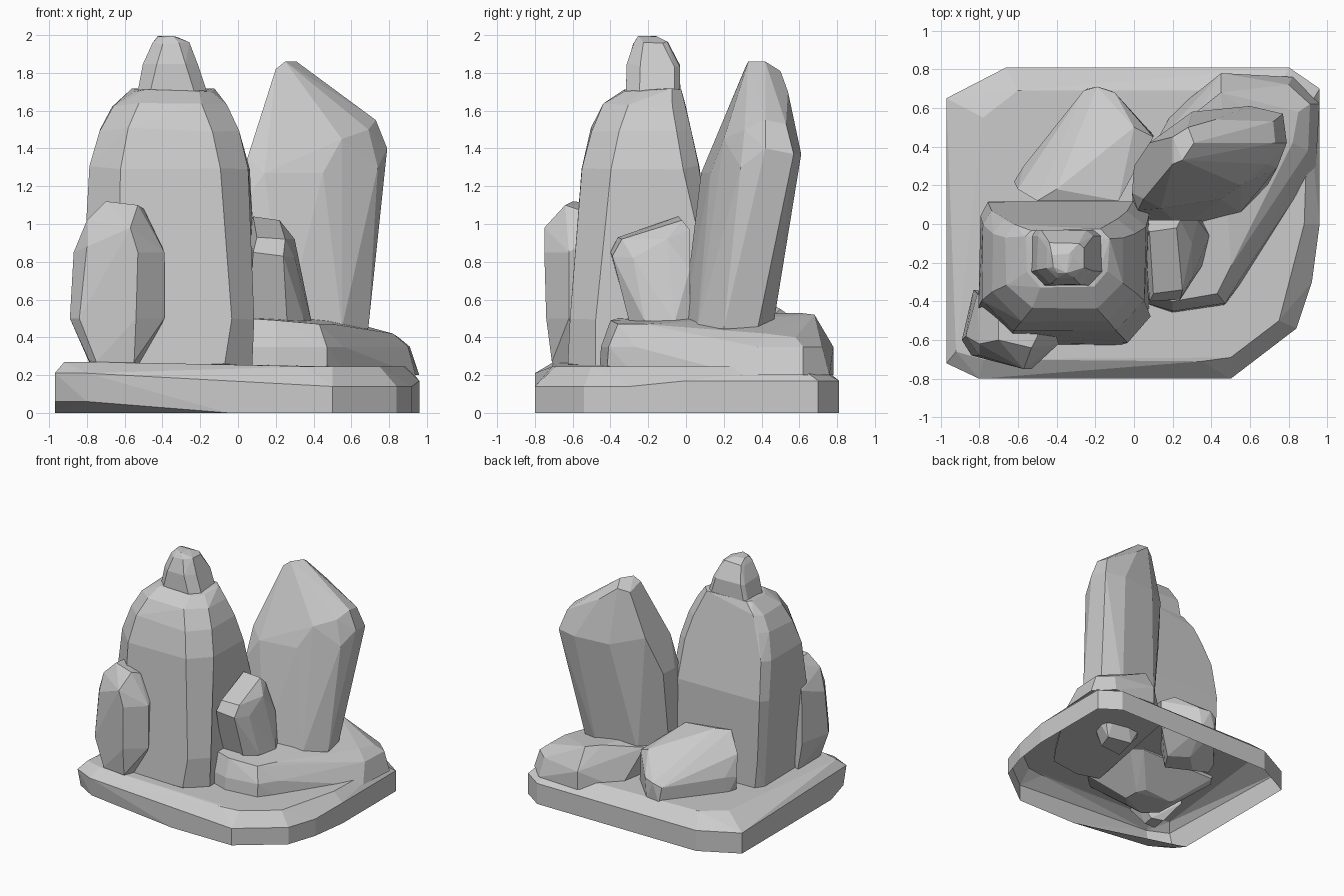
import bpy, bmesh, random
from math import radians
random.seed(4)


def hull(name, pts, open_bottom=False, merge=5):
    """Faceted rock: convex hull of a few corner points."""
    bm = bmesh.new()
    for p in pts:
        bm.verts.new(p)
    bmesh.ops.convex_hull(bm, input=bm.verts[:])
    loose = [v for v in bm.verts if not v.link_faces]
    bmesh.ops.delete(bm, geom=loose, context='VERTS')
    bmesh.ops.recalc_face_normals(bm, faces=bm.faces[:])
    if open_bottom:
        low = [f for f in bm.faces if all(v.co.z < 0.005 for v in f.verts)]
        bmesh.ops.delete(bm, geom=low, context='FACES')
    bmesh.ops.dissolve_limit(bm, angle_limit=radians(merge),
                             verts=bm.verts[:], edges=bm.edges[:])
    me = bpy.data.meshes.new(name)
    bm.to_mesh(me)
    bm.free()
    ob = bpy.data.objects.new(name, me)
    bpy.context.collection.objects.link(ob)
    return ob


def ring(z, outline):
    return [(x, y, z) for x, y in outline]


def octagons(levels, jitter=0.012):
    """Chamfered rectangles: (z, x0, x1, y0, y1, chamfer)."""
    pts = []
    for z, x0, x1, y0, y1, c in levels:
        for x, y in ((x0, y0 + c), (x0 + c, y0), (x1 - c, y0), (x1, y0 + c),
                     (x1, y1 - c * .5), (x1 - c * .6, y1), (x0 + c * .3, y1), (x0, y1 - c * .5)):
            j = [random.uniform(-jitter, jitter) for _ in range(3)]
            pts.append((x + j[0] * .6, y + j[1] * .6, z + j[2]))
    return pts


# Hollow base slab, undercut at the front left
back = [(-.97, .65), (-.66, .81), (.8, .81), (.96, .7), (.96, 0)]
front = [(.92, -.3), (.84, -.54), (.63, -.69), (.5, -.8), (-.05, -.8)]
base = ring(0, back + front) + ring(0, [(-.97, -.52), (-.6, -.62)])
base += ring(.17, back) + ring(.14, front)
base += ring(.06, [(-.97, -.68), (-.8, -.78)])
base += ring(.21, [(-.97, -.72), (-.8, -.8), (-.4, -.77)])
base += ring(.27, [(-.92, -.66), (-.78, -.7), (-.8, .4), (-.78, .55), (-.6, .69)])
base += ring(.245, [(.35, -.71), (.5, -.69), (.75, -.5), (.88, 0), (.9, .6), (.75, .69)])
hull("base_slab", base, open_bottom=True, merge=3)

# Raised ledge under the leaning crystal
ledge = ring(.2, [(.02, -.4), (.2, -.46), (.47, -.42), (.58, -.27), (.94, .3),
                  (.96, .62), (.82, .76), (.45, .78), (.2, .58)])
ledge += ring(.35, [(.03, -.4), (.2, -.45), (.47, -.41), (.56, -.27), (.9, .38),
                    (.91, .62), (.8, .72), (.45, .78), (.28, .6)])
ledge += [(.05, -.36, .5), (.2, -.4, .49), (.43, -.36, .47), (.5, -.22, .47),
          (.82, .42, .42), (.85, .58, .4), (.45, .68, .52), (.35, .6, .53), (.1, .4, .5)]
hull("rock_ledge", ledge)

# Tall left pillar and its cap stone
hull("pillar_rock", octagons([
    (.04, -.5, -.15, -.38, -.1, .1), (.25, -.75, .07, -.62, .11, .14),
    (.5, -.77, .09, -.61, .12, .13), (1.0, -.8, .08, -.58, .12, .15),
    (1.3, -.78, .06, -.55, .07, .16), (1.5, -.73, .01, -.5, .02, .15),
    (1.63, -.66, -.06, -.44, -.01, .13), (1.71, -.56, -.13, -.33, -.03, .08)]))
hull("cap_rock", octagons([
    (1.66, -.54, -.15, -.32, -.03, .07), (1.84, -.5, -.21, -.31, -.03, .07),
    (1.96, -.45, -.26, -.28, -.1, .05), (1.99, -.42, -.32, -.25, -.15, .03)], .008))

# Leaning crystal with slanted top
crystal = ring(.1, [(.25, .12), (.45, .14), (.5, .28), (.3, .32)])
crystal += ring(.45, [(.0, .0), (.25, -.02), (.55, .06), (.69, .2), (.66, .38),
                      (.5, .46), (.15, .42), (.0, .22)])
crystal += ring(1.1, [(-.01, .16), (.02, .07), (.0, .3)])
crystal += [(.05, .13, 1.35), (.14, .08, 1.27), (.45, .13, 1.27), (.55, .2, 1.45),
            (.08, .42, 1.42), (.2, .31, 1.82), (.2, .45, 1.78), (.25, .2, 1.55),
            (.25, .33, 1.86), (.31, .42, 1.86), (.28, .5, 1.81), (.42, .54, 1.7),
            (.69, .31, 1.5), (.73, .42, 1.55), (.72, .53, 1.53), (.79, .42, 1.4),
            (.77, .57, 1.37), (.6, .61, 1.37), (.3, .58, 1.37), (.74, .29, 1.3)]
hull("leaning_crystal", crystal)

# Boulder at the front left
boulder = ring(.1, [(-.7, -.58), (-.6, -.58), (-.58, -.48), (-.68, -.45)])
boulder += [(-.79, -.64, .28), (-.75, -.69, .27), (-.55, -.71, .27), (-.5, -.6, .3),
            (-.89, -.6, .5), (-.84, -.68, .5), (-.54, -.74, .5), (-.39, -.62, .5),
            (-.87, -.58, .85), (-.8, -.68, .88), (-.53, -.75, .85), (-.39, -.62, .85),
            (-.8, -.62, 1.02), (-.57, -.75, .98), (-.7, -.6, 1.12), (-.53, -.64, 1.1),
            (-.5, -.58, 1.08), (-.7, -.4, 1.1), (-.81, -.36, .92), (-.83, -.34, .5),
            (-.78, -.35, .25), (-.45, -.4, 1.0)]
hull("front_boulder", boulder)

# Small stone between pillar and crystal
stone = ring(.2, [(.1, -.2), (.2, -.2), (.22, -.1), (.1, -.05)])
stone += [(.06, -.3, .5), (.26, -.3, .48), (.35, -.22, .49), (.39, -.06, .48),
          (.35, .02, .5), (.08, -.4, .85), (.24, -.39, .83), (.3, -.28, .82),
          (.1, -.36, .93), (.25, -.34, .92), (.08, -.04, 1.04), (.22, -.02, 1.02),
          (.3, -.1, .92), (.33, .02, .76), (.24, .02, .97), (.05, .02, .97)]
hull("small_stone", stone)

# Tilted slab behind the pillar
slab = ring(.1, [(-.35, .3), (-.2, .45), (-.05, .35), (-.15, .2)])
slab += [(-.6, .2, .22), (-.58, .28, .24), (-.24, .7, .24), (-.12, .69, .24),
         (.1, .46, .25), (-.62, .22, .38), (-.57, .3, .39), (-.26, .69, .37),
         (-.19, .71, .4), (-.1, .68, .41), (.1, .45, .5), (.0, .5, .55),
         (-.08, .12, .65), (-.5, .12, .7), (-.6, .18, .55), (-.4, .18, .71)]
hull("back_slab", slab)
